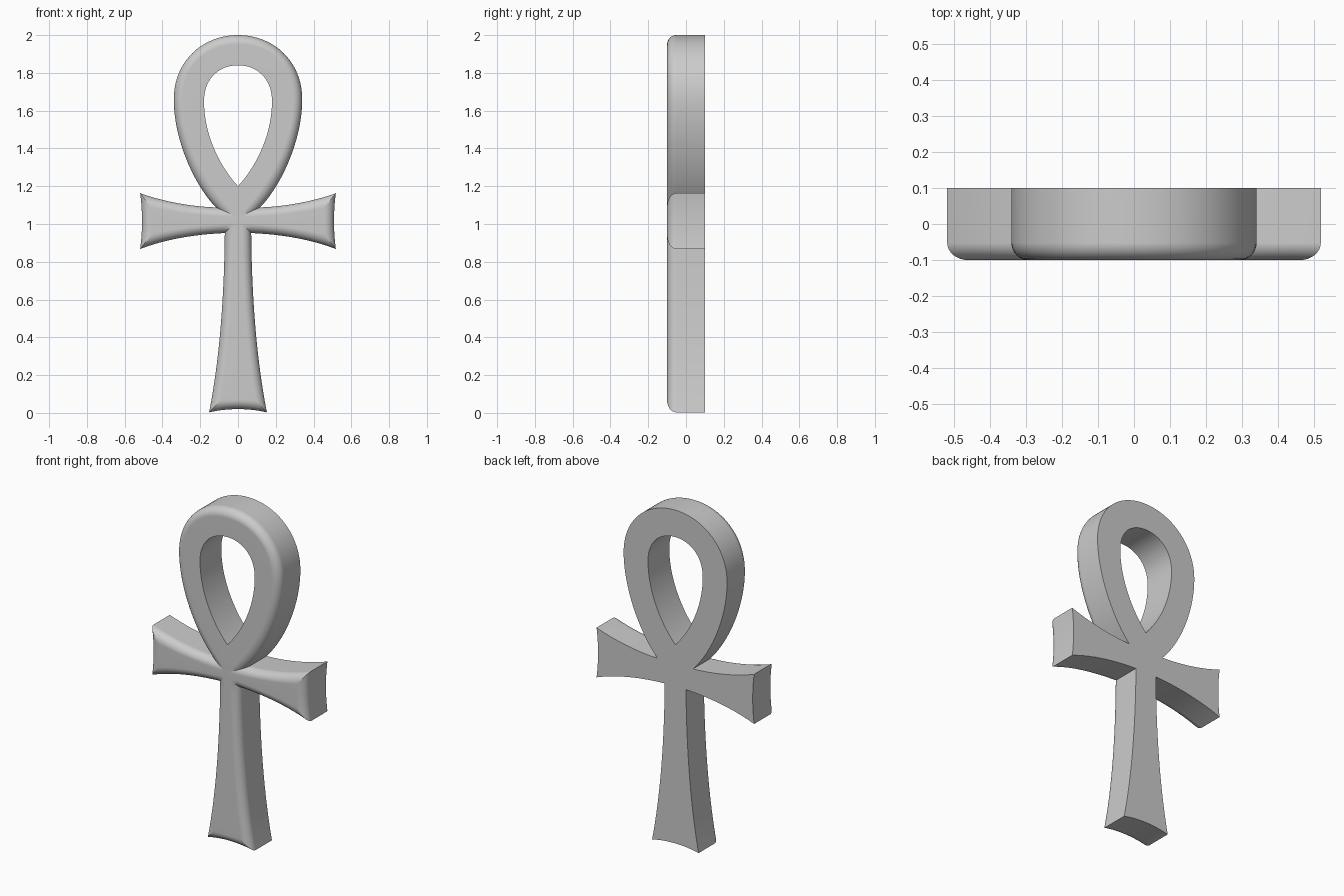
import bpy, bmesh, math
from mathutils import Vector

if "Cube" in bpy.data.objects:
    bpy.data.objects.remove(bpy.data.objects["Cube"])

DEPTH, R, STEPS, SEG = 0.1, 0.048, 8, 20

# Right half of the outline: chained cubic Bezier control points, bottom to top
outer_half = [
    (0, 0.02), (0.05, 0.02), (0.10, 0.015), (0.153, 0.003),       # foot
    (0.10, 0.27), (0.073, 0.60), (0.07, 0.952),                   # stem side
    (0.23, 0.945), (0.38, 0.92), (0.518, 0.868),                  # arm underside
    (0.505, 0.96), (0.505, 1.07), (0.518, 1.163),                 # arm end
    (0.40, 1.12), (0.25, 1.092), (0.117, 1.088),                  # arm top
    (0.235, 1.21), (0.34, 1.45), (0.34, 1.66),                    # loop side
    (0.34, 1.86), (0.19, 2.0), (0, 2.0)]                          # loop crown
hole_half = [(0, 1.2), (0.11, 1.32), (0.18, 1.49), (0.18, 1.65),
             (0.18, 1.77), (0.10, 1.84), (0, 1.84)]


def mirrored(half):
    pts = half + [(-x, z) for x, z in half[-2:0:-1]]
    return [Vector(p) for p in pts]


def inset(pts, d):
    """Mitred inset of a counter-clockwise control polygon."""
    out = []
    for i, p in enumerate(pts):
        a = (p - pts[i - 1]).normalized()
        b = (pts[(i + 1) % len(pts)] - p).normalized()
        na, nb = Vector((-a.y, a.x)), Vector((-b.y, b.x))
        q = p + (na + nb) * (d / (1 + na.dot(nb)))
        if p.x > 0.01:
            q.x = max(q.x, 0.004)
        elif p.x < -0.01:
            q.x = min(q.x, -0.004)
        out.append(q)
    return out


def sample(pts):
    out = []
    for i in range(0, len(pts), 3):
        p = [pts[(i + k) % len(pts)] for k in range(4)]
        for s in range(SEG):
            t = s / SEG
            u = 1 - t
            out.append(p[0] * u**3 + p[1] * 3*u*u*t + p[2] * 3*u*t*t + p[3] * t**3)
    return out


bm = bmesh.new()


def ring(pts, y):
    return [bm.verts.new((p.x, y, p.y)) for p in sample(pts)]


def bridge(a, b):
    n = len(a)
    for i in range(n):
        j = (i + 1) % n
        bm.faces.new((a[i], a[j], b[j], b[i]))


def cap(*loops):
    edges = [bm.edges.get((l[i - 1], l[i])) for l in loops for i in range(len(l))]
    bmesh.ops.triangle_fill(bm, use_beauty=True, use_dissolve=False, edges=edges)


# Outer wall with rounded front edge
outer, hole = mirrored(outer_half), mirrored(hole_half)
rings = [ring(outer, DEPTH)]
for k in range(STEPS + 1):
    a = math.pi / 2 * k / STEPS
    rings.append(ring(inset(outer, R * (1 - math.cos(a))),
                      -DEPTH + R * (1 - math.sin(a))))
for a, b in zip(rings, rings[1:]):
    bridge(a, b)

# Sharp-edged hole, flat front and back
hole_back, hole_front = ring(hole, DEPTH), ring(hole, -DEPTH)
bridge(hole_back, hole_front)
cap(rings[0], hole_back)
cap(rings[-1], hole_front)
bmesh.ops.recalc_face_normals(bm, faces=bm.faces[:])

mesh = bpy.data.meshes.new("looped_cross")
bm.to_mesh(mesh)
bm.free()
obj = bpy.data.objects.new("looped_cross", mesh)
bpy.context.collection.objects.link(obj)
bpy.context.view_layer.objects.active = obj
obj.select_set(True)
bpy.ops.object.shade_smooth_by_angle(angle=math.radians(30))
wn = obj.modifiers.new("flat_front_shading", 'WEIGHTED_NORMAL')
wn.keep_sharp = True
